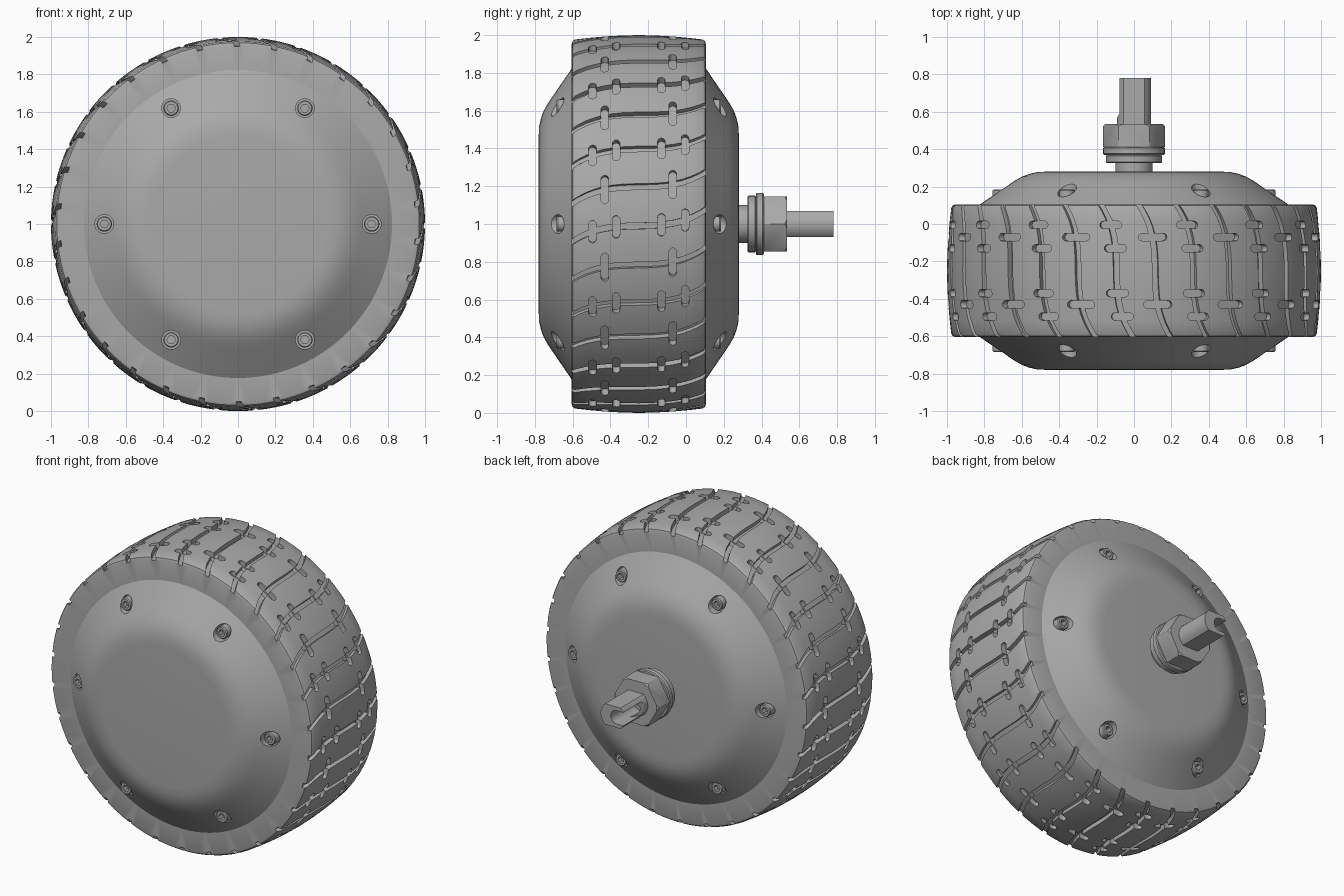
import bpy, bmesh, math
from mathutils import Vector, Matrix

if "Cube" in bpy.data.objects:
    bpy.data.objects.remove(bpy.data.objects["Cube"])

AXLE = 1.0     # axle height
MID = -0.25    # middle plane of the wheel
HALF = 0.355   # half width of the tyre

grey = bpy.data.materials.new("plain grey")
grey.use_nodes = True
grey.diffuse_color = (0.4, 0.4, 0.4, 1)
grey.node_tree.nodes["Principled BSDF"].inputs["Base Color"].default_value = grey.diffuse_color


def finish(bm, name):
    bmesh.ops.recalc_face_normals(bm, faces=bm.faces)
    mesh = bpy.data.meshes.new(name)
    bm.to_mesh(mesh)
    bm.free()
    mesh.materials.append(grey)
    obj = bpy.data.objects.new(name, mesh)
    obj.location.z = AXLE
    bpy.context.collection.objects.link(obj)
    return obj


def revolve(name, profile, steps=96, closed=False):
    """Spin (radius, y) points around the axle."""
    bm = bmesh.new()
    verts = [bm.verts.new((r, y, 0)) for r, y in profile]
    pairs = list(zip(verts, verts[1:])) + ([(verts[-1], verts[0])] if closed else [])
    edges = [bm.edges.new(p) for p in pairs]
    bmesh.ops.spin(bm, geom=verts + edges, cent=(0, 0, 0), axis=(0, 1, 0),
                   angle=math.tau, steps=steps, use_merge=True)
    bmesh.ops.remove_doubles(bm, verts=bm.verts, dist=1e-5)
    return finish(bm, name)


def loft(bm, rings):
    """Closed solid through loops of equal length."""
    loops = [[bm.verts.new(p) for p in ring] for ring in rings]
    n = len(loops[0])
    for a, b in zip(loops, loops[1:]):
        for i in range(n):
            j = (i + 1) % n
            bm.faces.new((a[i], a[j], b[j], b[i]))
    bm.faces.new(loops[0])
    bm.faces.new(loops[-1])


def boolean(obj, cutter, operation="DIFFERENCE"):
    """Apply a boolean and discard the cutter."""
    cutter.hide_render = True
    mod = obj.modifiers.new("cut", "BOOLEAN")
    mod.operation, mod.object, mod.solver = operation, cutter, "EXACT"
    graph = bpy.context.evaluated_depsgraph_get()
    mesh = bpy.data.meshes.new_from_object(obj.evaluated_get(graph))
    obj.modifiers.clear()
    obj.data = mesh
    bpy.data.objects.remove(cutter)


def polar(r, angle, y):
    return Vector((r * math.cos(angle), y, r * math.sin(angle)))


def circle(r, y, n, x=0):
    return [polar(r, math.tau * i / n, y) + Vector((x, 0, 0)) for i in range(n)]


# Tyre: crowned tread with rounded shoulders
side = [(0.80, 1), (0.955, 1), (0.969, 0.985), (0.977, 0.95), (0.985, 0.75),
        (0.993, 0.5), (0.998, 0.25)]
half = [(r, MID + t * HALF) for r, t in side]
tyre = revolve("tyre", half + [(1.0, MID)] + [(r, 2 * MID - y) for r, y in reversed(half)],
               steps=120, closed=True)


# Tread: wavy cross grooves, each crossed by short slots
def wave(t):
    return 0.083 * t ** 3 + 0.006 * t


def slot(bm, angle, y, length, width=0.04):
    outline = []
    for end in (1, -1):
        for k in range(7):
            a = math.pi * k / 6
            outline.append((end * (length / 2 - width / 2 + width / 2 * math.sin(a)),
                            end * width / 2 * math.cos(a)))
    loft(bm, [[polar(r, angle + u, y + v) for u, v in outline] for r in (0.958, 1.04)])


grooves, slots = bmesh.new(), bmesh.new()
COUNT = 30
for i in range(COUNT):
    base = math.tau * i / COUNT - 0.01
    rings = []
    for k in range(-8, 9):
        t = k / 8 * 1.04
        a, floor = base + wave(t), 0.968 - 0.018 * t * t
        rings.append([polar(r, a + w, MID + t * HALF)
                      for r, w in ((floor, -0.016), (floor, 0.016), (1.04, 0.016), (1.04, -0.016))])
    loft(grooves, rings)
    offsets, length = ((0.12, 0.245), 0.12) if i % 2 == 0 else ((0.18,), 0.155)
    for d in offsets:
        for s in (-d, d):
            slot(slots, base + wave(s / HALF), MID + s, length)
boolean(tyre, finish(grooves, "groove_cutter"))
boolean(tyre, finish(slots, "slot_cutter"))

# Hub: domed cover on both sides
cover = [(0, 0.28), (0.47, 0.28), (0.52, 0.277), (0.56, 0.268), (0.60, 0.253),
         (0.64, 0.23), (0.67, 0.21), (0.825, 0.104), (0.825, 0.09)]
hub = revolve("hub", cover + [(r, 2 * MID - y) for r, y in reversed(cover)])

# Screw bores and socket screws, six on each side
SCREW_R = 0.715
bores = bmesh.new()
spots = [(math.tau * i / 6, s) for i in range(6) for s in (1, -1)]
for a, s in spots:
    p = polar(SCREW_R, a, 0)
    loft(bores, [[v + p for v in circle(0.05, MID + s * d, 24)] for d in (0.37, 0.6)])
boolean(hub, finish(bores, "bore_cutter"))

head = revolve("screw", [(0, -0.005), (0.041, -0.005), (0.041, 0.058), (0.036, 0.065), (0, 0.065)], 24)
hexagon = bmesh.new()
loft(hexagon, [circle(0.023, y, 6) for y in (0.03, 0.1)])
boolean(head, finish(hexagon, "socket_cutter"))
screws = []
for a, s in spots:
    screw = bpy.data.objects.new("screw_back" if s > 0 else "screw_front", head.data)
    screw.location = polar(SCREW_R, a, MID + s * 0.37) + Vector((0, 0, AXLE))
    screw.rotation_euler.z = 0 if s > 0 else math.pi
    bpy.context.collection.objects.link(screw)
    screws.append(screw)
bpy.data.objects.remove(head)


# Axle stack: collar, washers and nut
def disc(name, r, y0, y1, c=0.006):
    return revolve(name, [(0, y0), (r - c, y0), (r, y0 + c), (r, y1 - c), (r - c, y1), (0, y1)], 48)


collar = disc("collar", 0.10, 0.27, 0.335)
washer = disc("washer", 0.15, 0.325, 0.37)
flange = disc("flange_washer", 0.165, 0.37, 0.412)
blank = bmesh.new()
loft(blank, [circle(0.167, y, 6) for y in (0.412, 0.535)])
nut = finish(blank, "nut")
boolean(nut, disc("nut_chamfer", 0.1665, 0.40, 0.5352, 0.012), "INTERSECT")

# Shaft: two flats, a cable bore and an open side channel at the tip
body = bmesh.new()
loft(body, [[Vector((v.x, v.y, max(-0.07, min(0.07, v.z)))) for v in circle(0.09, y, 64)]
            for y in (0.3, 0.78)])
shaft = finish(body, "shaft")
bore = bmesh.new()
loft(bore, [circle(0.045, y, 32, -0.03) for y in (0.5, 0.82)])
boolean(shaft, finish(bore, "cable_bore_cutter"))
channel = bmesh.new()
loft(channel, [[Vector((x, y, z)) for x, y in
                ((-0.2, 0.55), (-0.09, 0.57), (-0.06, 0.62), (-0.03, 0.66), (-0.03, 0.82), (-0.2, 0.82))]
               for z in (-0.0445, 0.0445)])
boolean(shaft, finish(channel, "channel_cutter"))

# Smooth shading with sharp edges kept
parts = [tyre, hub, collar, washer, flange, nut, shaft] + screws
bpy.ops.object.select_all(action="DESELECT")
for part in parts:
    part.select_set(True)
bpy.context.view_layer.objects.active = tyre
bpy.ops.object.shade_smooth_by_angle(angle=math.radians(30))
